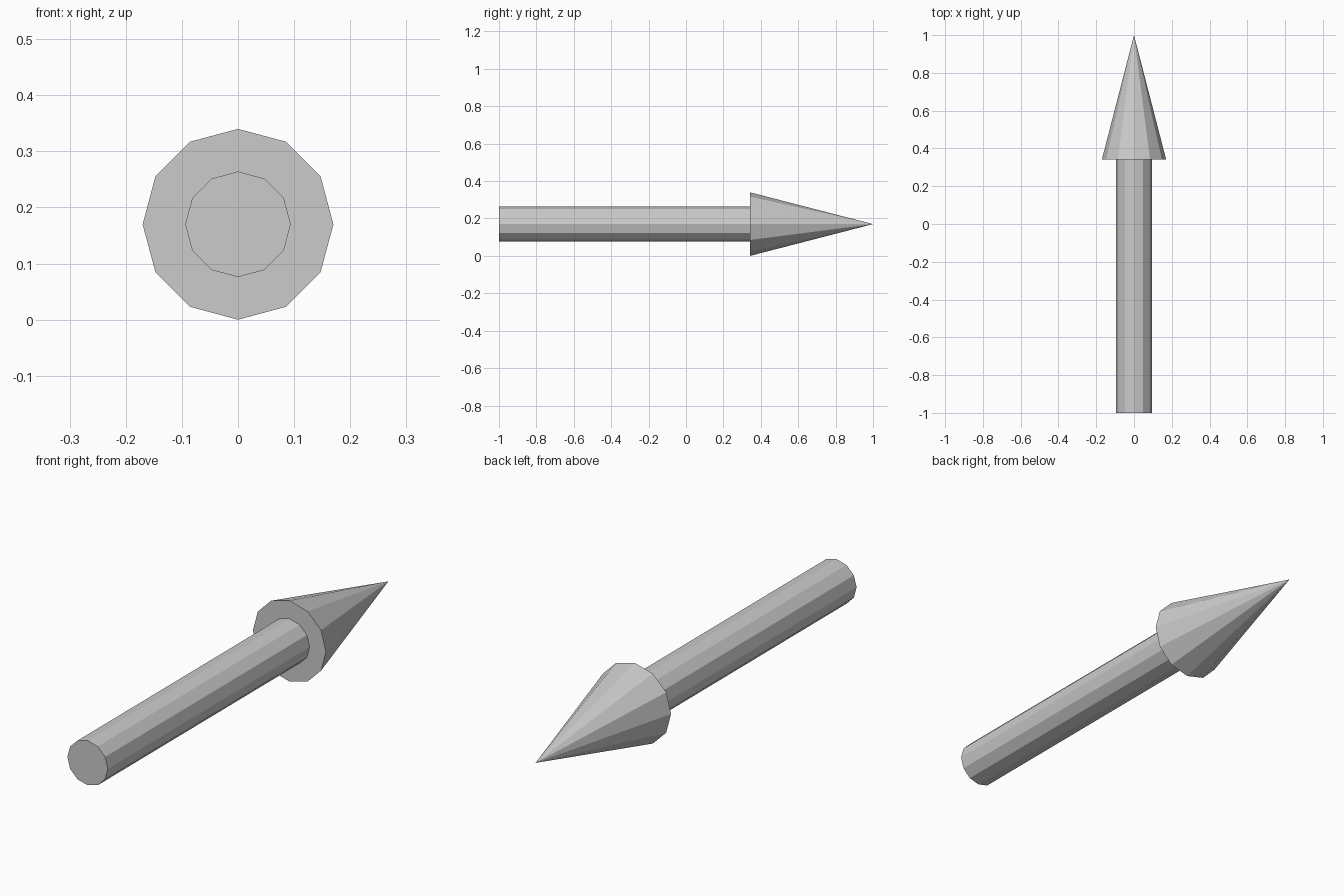
import bpy
import math

if "Cube" in bpy.data.objects:
    bpy.data.objects.remove(bpy.data.objects["Cube"])

SIDES = 12
AXIS_Z = 0.17


def turned_part(name, y0, y1, r0, r1):
    # Flat-sided part lying along the y axis from y0 to y1
    bpy.ops.mesh.primitive_cone_add(
        vertices=SIDES, radius1=r0, radius2=r1, depth=y1 - y0,
        location=(0, (y0 + y1) / 2, AXIS_Z), rotation=(-math.pi / 2, 0, 0))
    obj = bpy.context.object
    obj.name = name
    return obj


# Straight shaft, ending at the base of the head
turned_part("shaft", -1.0, 0.342, 0.094, 0.094)

# Pointed head
turned_part("arrow_head", 0.342, 1.0, 0.17, 0.0)
